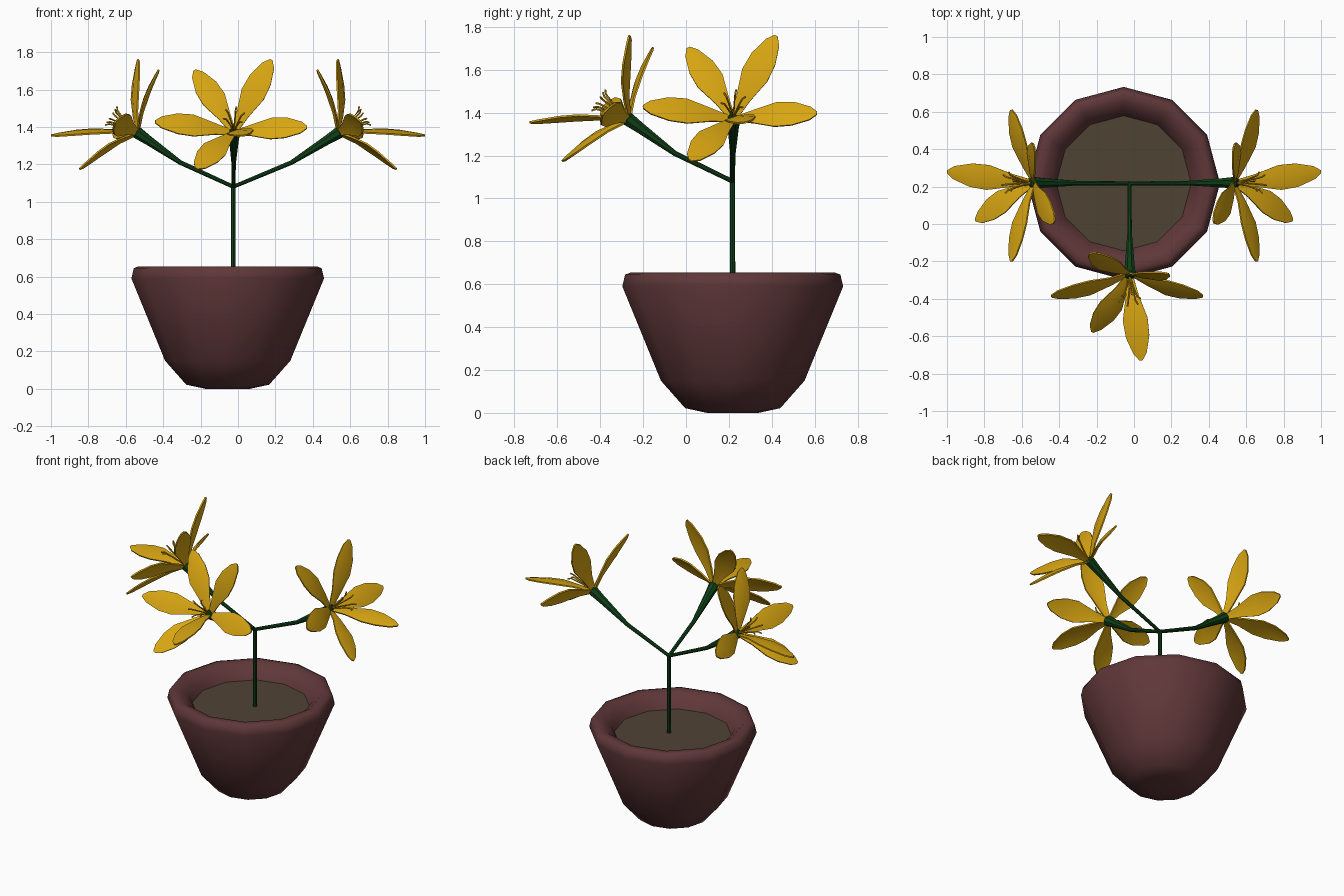
import bpy, bmesh, math
from mathutils import Vector as V

if "Cube" in bpy.data.objects:
    bpy.data.objects.remove(bpy.data.objects["Cube"])


def material(name, rgb):
    m = bpy.data.materials.new(name)
    m.diffuse_color = (*rgb, 1)
    m.use_nodes = True
    m.node_tree.nodes["Principled BSDF"].inputs["Base Color"].default_value = m.diffuse_color
    return m


GOLD = material("golden petal", (0.69, 0.38, 0.006))
CLAY = material("dark red clay", (0.115, 0.038, 0.040))
SOIL = material("brown soil", (0.078, 0.056, 0.034))
GREEN = material("dark green stem", (0.005, 0.05, 0.009))


def finish(bm, name, mat, angle=40):
    bmesh.ops.recalc_face_normals(bm, faces=bm.faces[:])
    me = bpy.data.meshes.new(name)
    bm.to_mesh(me)
    bm.free()
    me.materials.append(mat)
    ob = bpy.data.objects.new(name, me)
    bpy.context.collection.objects.link(ob)
    bpy.ops.object.select_all(action='DESELECT')
    ob.select_set(True)
    bpy.context.view_layer.objects.active = ob
    bpy.ops.object.shade_smooth_by_angle(angle=math.radians(angle))
    return ob


def skin(bm, rings, closed=True, caps=True):
    """Bridge rings of points into a surface."""
    vs = [[bm.verts.new(p) for p in r] for r in rings]
    n = len(vs[0])
    for a, b in zip(vs, vs[1:]):
        for i in range(n if closed else n - 1):
            j = (i + 1) % n
            bm.faces.new((a[i], a[j], b[j], b[i]))
    if caps:
        bm.faces.new(vs[0][::-1])
        bm.faces.new(vs[-1])


def lathe(name, profile, centre, mat, sides=12, angle=60):
    bm = bmesh.new()
    skin(bm, [[(centre[0] + r * math.cos(k * math.tau / sides),
                centre[1] + r * math.sin(k * math.tau / sides), z)
               for k in range(sides)] for r, z in profile])
    return finish(bm, name, mat, angle)


def tube(bm, pts, radii, sides=8):
    pts = [V(p) for p in pts]
    rings = []
    for i, (p, r) in enumerate(zip(pts, radii)):
        d = (pts[min(i + 1, len(pts) - 1)] - pts[max(i - 1, 0)]).normalized()
        u = d.cross(V((0.31, 0.27, 0.9)) if abs(d.z) < 0.8 else V((1, 0, 0))).normalized()
        w = d.cross(u)
        rings.append([p + r * (u * math.cos(k * math.tau / sides) + w * math.sin(k * math.tau / sides))
                      for k in range(sides)])
    skin(bm, rings)


# Pot and soil
C = (-0.055, 0.218)
lathe("pot", [(0.12, 0), (0.222, 0.022), (0.335, 0.15), (0.515, 0.59), (0.502, 0.645),
              (0.475, 0.655), (0.435, 0.648), (0.38, 0.60), (0.35, 0.54)], C, CLAY)
lathe("soil", [(0.355, 0.545), (0.362, 0.562)], C, SOIL, angle=20)

# Main stem
FORK = V((-0.025, 0.217, 1.08))
bm = bmesh.new()
tube(bm, [(FORK.x, FORK.y, 0.55), FORK + V((0, 0, 0.005))], [0.013, 0.012])
finish(bm, "main_stem", GREEN)

# Petal tips relative to the flower base, for the flower facing front
TIPS = [(-0.21, 0.11, 0.335), (0.20, 0.0, 0.39), (0.39, -0.12, 0.03),
        (-0.42, -0.12, 0.06), (-0.20, -0.31, -0.19), (0.06, -0.46, -0.01)]
AXIS = V((0, -0.84, 0.54)).normalized()
# Petal outline: position along length, half width
OUTLINE = [(0.0, 0.014), (0.25, 0.036), (0.52, 0.068), (0.72, 0.064), (0.92, 0.036), (1.0, 0.008)]


def petal(bm, base, turn, tip):
    d = V(tip)
    n = (AXIS - d.normalized() * AXIS.dot(d.normalized())).normalized()
    side = d.normalized().cross(n)
    rows = []
    for t, w in OUTLINE:
        mid = d * t + n * (0.025 * math.sin(math.pi * t))
        rows.append([base + turn(mid + side * w * s + n * (-0.14 * w * abs(s)))
                     for s in (-1, 0, 1)])
    skin(bm, rows, closed=False, caps=False)


def flower(name, base, turn):
    base = V(base)
    # petals
    bm = bmesh.new()
    for tip in TIPS:
        petal(bm, base, turn, tip)
    bmesh.ops.recalc_face_normals(bm, faces=bm.faces[:])
    bmesh.ops.solidify(bm, geom=bm.faces[:], thickness=0.009)
    finish(bm, name + "_petals", GOLD)
    # stamens fanned around the axis, curling at the tips
    bm = bmesh.new()
    u = V((1, 0, 0))
    w = AXIS.cross(u)
    for k in range(6):
        a = k * math.tau / 6 + 0.3
        out = u * math.cos(a) + w * math.sin(a)
        pts = [AXIS * 0.01, AXIS * 0.09 + out * 0.022, AXIS * 0.15 + out * 0.042,
               AXIS * 0.165 + out * 0.06]
        tube(bm, [base + turn(p) for p in pts], [0.004, 0.004, 0.005, 0.005], 5)
    finish(bm, name + "_stamens", GOLD)
    # branch swelling into the flower base
    knee = FORK.lerp(base, 0.55) + V((0, 0, -0.03))
    d = (base - knee).normalized()
    bm = bmesh.new()
    tube(bm, [FORK, knee, base - d * 0.07, base, base + d * 0.02],
         [0.011, 0.013, 0.027, 0.034, 0.018])
    finish(bm, name + "_branch", GREEN)


flower("front_flower", (-0.022, -0.27, 1.37), lambda p: V((p.x, p.y, p.z)))
flower("right_flower", (0.54, 0.22, 1.37), lambda p: V((-p.y, p.x, p.z)))
flower("left_flower", (-0.54, 0.22, 1.37), lambda p: V((p.y, p.x, p.z)))
